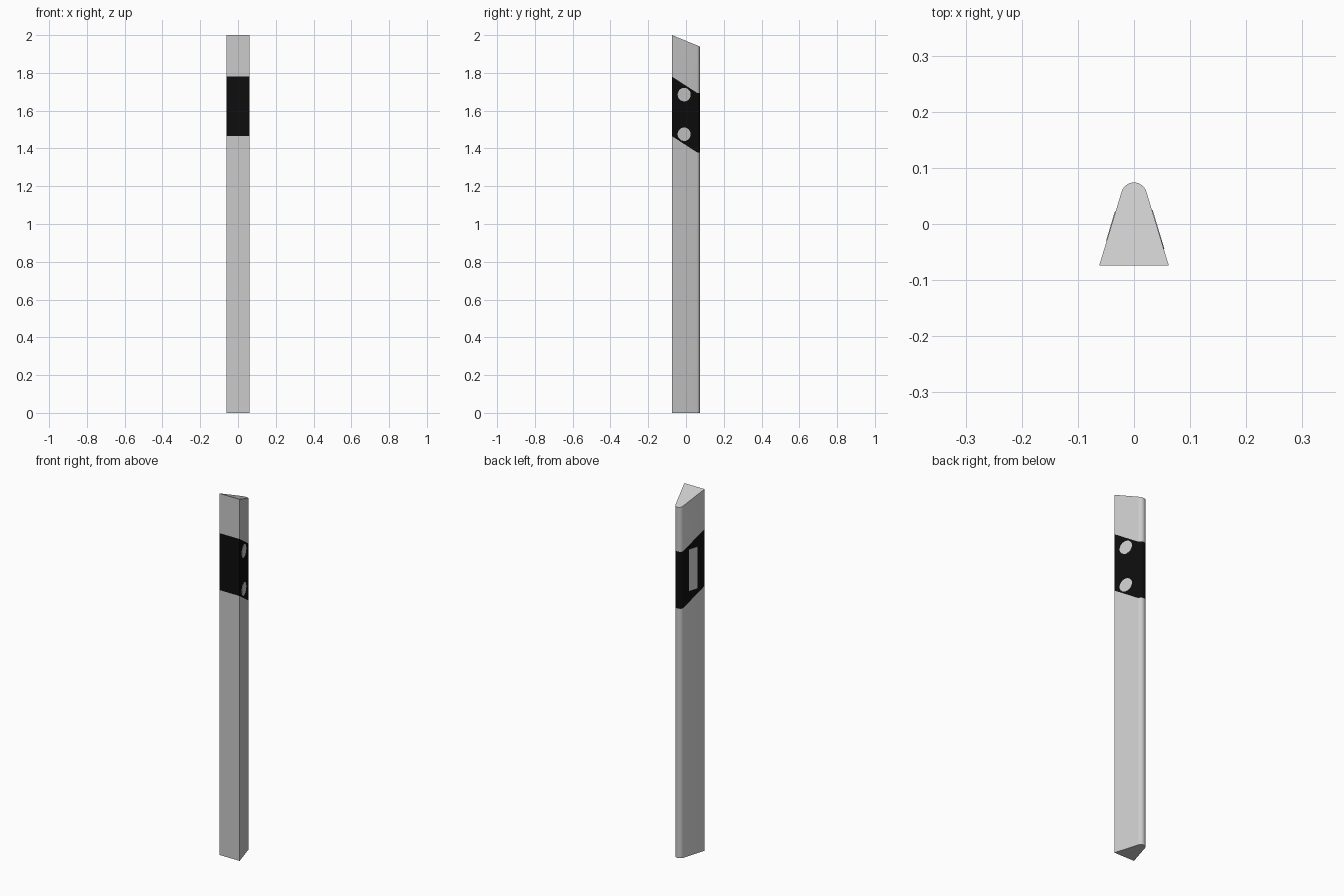
import bpy, bmesh, math

if "Cube" in bpy.data.objects:
    bpy.data.objects.remove(bpy.data.objects["Cube"])

FRONT_Y, HALF_W = -0.074, 0.062      # wide flat front
RADIUS, ARC_Y = 0.023, 0.051         # rounded back
TILT = math.radians(16.7)            # how far the sides lean from +x

black = bpy.data.materials.new("black_band")
black.diffuse_color = (0.004, 0.004, 0.004, 1)
black.use_nodes = True
black.node_tree.nodes["Principled BSDF"].inputs["Base Color"].default_value = black.diffuse_color

# Cross-section: two front corners, then the rounded back
STEPS = 14
profile = [(-HALF_W, FRONT_Y), (HALF_W, FRONT_Y)]
for i in range(STEPS + 1):
    a = TILT + (math.pi - 2 * TILT) * i / STEPS
    profile.append((RADIUS * math.cos(a), ARC_Y + RADIUS * math.sin(a)))


def slanted(z_front, slope, y_max=1.0):
    """Height of a slanted line at depth y, level beyond y_max."""
    return lambda y: z_front - slope * (min(y, y_max) - FRONT_Y)


ground = slanted(0, 0)
band_low = slanted(1.465, 0.655, 0.056)
band_high = slanted(1.78, 0.655, 0.056)
top = slanted(2.0, 0.41)


def sleeve(name, low, high, cap_low=False, cap_high=False, material=None):
    """Length of the post between two height functions."""
    bm = bmesh.new()
    a = [bm.verts.new((x, y, low(y))) for x, y in profile]
    b = [bm.verts.new((x, y, high(y))) for x, y in profile]
    n = len(profile)
    for i in range(n):
        j = (i + 1) % n
        bm.faces.new((a[i], a[j], b[j], b[i]))
    if cap_low:
        bm.faces.new(a[::-1])
    if cap_high:
        bm.faces.new(b)
    mesh = bpy.data.meshes.new(name)
    bm.to_mesh(mesh)
    bm.free()
    obj = bpy.data.objects.new(name, mesh)
    bpy.context.collection.objects.link(obj)
    if material:
        mesh.materials.append(material)
    bpy.ops.object.select_all(action='DESELECT')
    obj.select_set(True)
    bpy.context.view_layer.objects.active = obj
    bpy.ops.object.shade_smooth_by_angle(angle=math.radians(14))


# Post shaft, black band and slanted cap
sleeve("post_shaft", ground, band_low, cap_low=True)
sleeve("post_band", band_low, band_high, material=black)
sleeve("post_cap", band_high, top, cap_high=True)


def side_x(y):
    return HALF_W - math.tan(TILT) * (y - FRONT_Y)


# Two round reflectors on the right side
for name, z in (("upper_round_reflector", 1.685), ("lower_round_reflector", 1.475)):
    bpy.ops.mesh.primitive_cylinder_add(
        vertices=32, radius=0.036, depth=0.002,
        location=(side_x(-0.01), -0.01, z), rotation=(0, math.pi / 2, TILT))
    bpy.context.object.name = name

# Rectangular reflector on the left side
bpy.ops.mesh.primitive_cube_add(
    size=1, location=(-side_x(-0.004), -0.004, 1.58), rotation=(0, 0, -TILT))
plate = bpy.context.object
plate.name = "rectangular_reflector"
plate.scale = (0.002, 0.054, 0.23)
